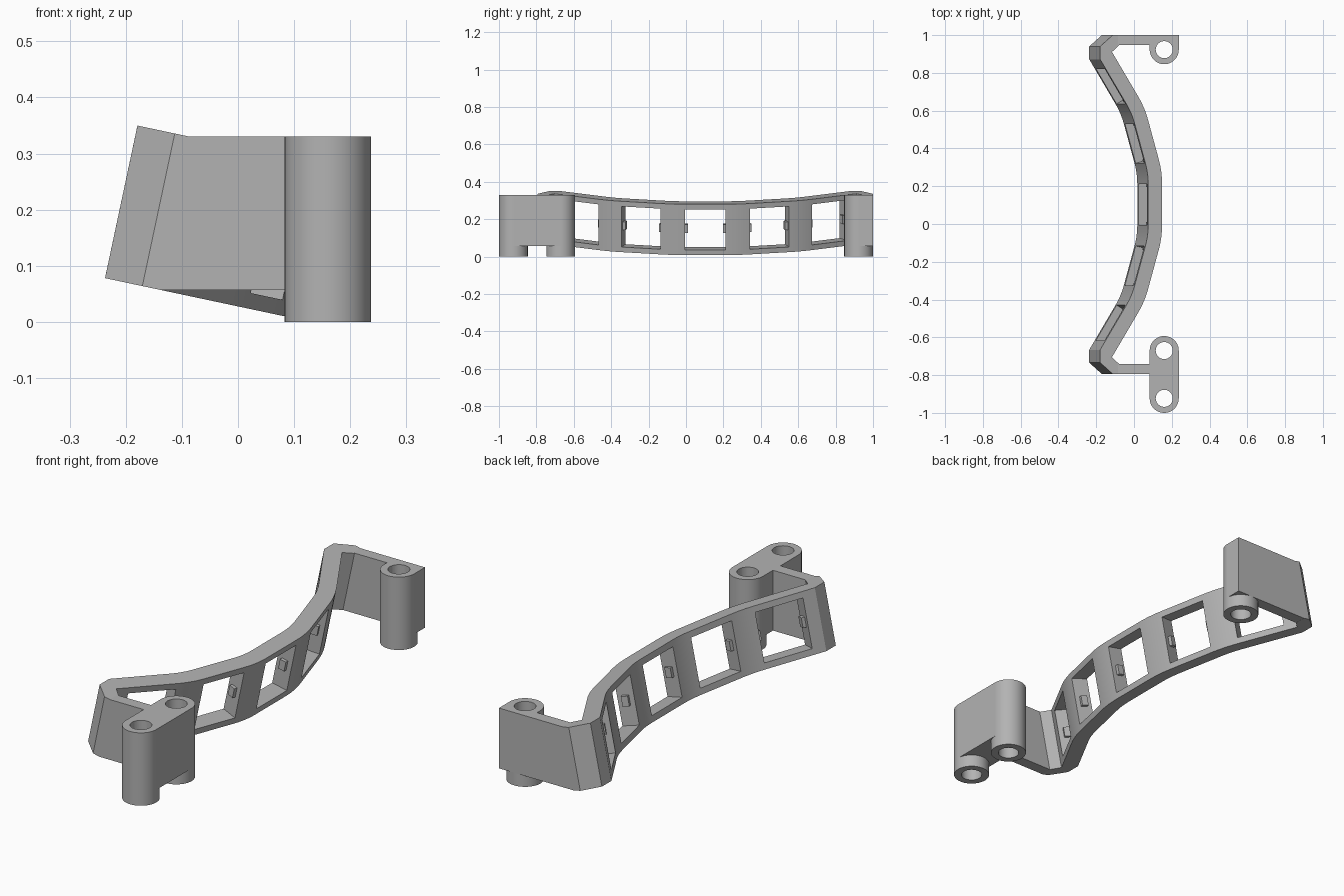
import bpy, bmesh, math
from mathutils import Matrix, Vector

if "Cube" in bpy.data.objects:
    bpy.data.objects.remove(bpy.data.objects["Cube"])

grey = bpy.data.materials.new("plain_grey")
grey.use_nodes = True
grey.diffuse_color = (0.45, 0.45, 0.45, 1)
grey.node_tree.nodes["Principled BSDF"].inputs["Base Color"].default_value = (0.45, 0.45, 0.45, 1)

THICK, HEIGHT, WIN = 0.075, 0.278, 0.217
# the band leans back about the y axis
TILT = Matrix.Translation((-0.237, 0.103, 0.078)) @ Matrix.Rotation(math.radians(12), 4, "Y")


def finish(name, bm, matrix=None):
    if matrix:
        bm.transform(matrix)
    bmesh.ops.recalc_face_normals(bm, faces=bm.faces)
    mesh = bpy.data.meshes.new(name)
    bm.to_mesh(mesh)
    bm.free()
    mesh.materials.append(grey)
    ob = bpy.data.objects.new(name, mesh)
    bpy.context.collection.objects.link(ob)
    return ob


def add_box(bm, centre, size, angle=0):
    m = Matrix.Translation(centre) @ Matrix.Rotation(angle, 4, "Z") @ Matrix.Diagonal((*size, 1))
    bmesh.ops.create_cube(bm, size=1, matrix=m)


def add_cylinder(bm, x, y, radius, z0, z1):
    bmesh.ops.create_cone(bm, cap_ends=True, segments=48, radius1=radius, radius2=radius,
                          depth=z1 - z0, matrix=Matrix.Translation((x, y, (z0 + z1) / 2)))


def add_prism(bm, points, offset):
    face = bm.faces.new([bm.verts.new(p) for p in points])
    new = bmesh.ops.extrude_face_region(bm, geom=[face])["geom"]
    bmesh.ops.translate(bm, vec=offset, verts=[v for v in new if isinstance(v, bmesh.types.BMVert)])


def select(ob):
    bpy.ops.object.select_all(action="DESELECT")
    ob.select_set(True)
    bpy.context.view_layer.objects.active = ob


def cut(ob, cutter):
    mod = ob.modifiers.new("cut", "BOOLEAN")
    mod.operation, mod.solver, mod.object = "DIFFERENCE", "EXACT", cutter
    select(ob)
    bpy.ops.object.modifier_apply(modifier=mod.name)


def smooth(ob):
    select(ob)
    bpy.ops.object.shade_smooth_by_angle(angle=math.radians(20))


# Inner edge of half the band: straight bays joined by bent posts
along = lambda h: Vector((-math.sin(h), math.cos(h)))
outward = lambda h: Vector((-math.cos(h), -math.sin(h)))
bend, steps = math.radians(15.5), 6
pos, head = Vector((0.335, 0)), 0.0
inner, outer = [], []
bays = [(Vector((0.335, 0)), 0.0)]


def mark():
    inner.append(pos.copy())
    outer.append(pos + outward(head) * THICK)


for straight, arc in ((0.11, 0.13), (WIN, 0.135), (0.276, 0)):
    if head:
        bays.append((pos + along(head) * WIN / 2, head))
    pos = pos + along(head) * straight
    mark()
    if arc:
        for i in range(steps):
            pos = pos + along(head + bend / steps / 2) * arc / steps
            head += bend / steps
            mark()

# Chamfered end that turns into the bracket
corner = [Vector(p) for p in ((0, 0.837), (0.068, 0.897), (0.102, 0.897), (0.102, 0.844))]
half = outer + corner + inner[::-1]
mirror = lambda p: Vector((p.x, -p.y))
n = len(outer) + 2
loop = half[n:] + [mirror(p) for p in reversed(half[n:])] \
    + [mirror(p) for p in reversed(half[:n])] + half[:n]
bm = bmesh.new()
add_prism(bm, [(p.x, p.y, 0) for p in loop], (0, 0, HEIGHT))
band = finish("curved_band", bm, TILT)

# Window openings and the small catches on their sides
windows, catches = bmesh.new(), bmesh.new()
for centre, h in bays:
    for side in ((1, -1) if h else (1,)):
        c = centre + outward(h) * THICK / 2
        x, y, a = c.x, c.y * side, h * side
        add_box(windows, (x, y, HEIGHT / 2), (0.14, WIN, HEIGHT - 0.056), a)
        for end in (1, -1):
            q = Vector((x, y)) + along(a) * end * (WIN / 2 - 0.002)
            add_box(catches, (q.x, q.y, HEIGHT / 2), (0.03, 0.026, 0.045), a)
cutter = finish("window_cutter", windows, TILT)
cutter.hide_render = True
cut(band, cutter)
smooth(band)
finish("window_catches", catches, TILT)

# End plates and screw posts
PX, R, TOP, LOW = 0.16, 0.077, 0.33, 0.057
BACK, FRONT = 0.923, (-0.67, -0.923)
bm = bmesh.new()
for y in (BACK, *FRONT):
    add_cylinder(bm, PX, y, 0.045, -0.1, 0.5)
holes = finish("hole_cutter", bm)
holes.hide_render = True

for name, y0, y1, right in (("back_plate", 0.947, 1.0, 0.12), ("front_plate", -0.794, -0.741, 0.1)):
    bm = bmesh.new()
    outline = ((-0.138, LOW), (right - 0.01, LOW), (right - 0.01, TOP), (-0.086, TOP))
    add_prism(bm, [(x, y0, z) for x, z in outline], (0, y1 - y0, 0))
    finish(name, bm)

blocks = (("back_block", BACK, 1.0), ("front_block", FRONT[1], FRONT[0]))
for name, y0, y1 in blocks:
    bm = bmesh.new()
    add_box(bm, (PX, (y0 + y1) / 2, (LOW + TOP) / 2), (2 * R, y1 - y0, TOP - LOW))
    cut(finish(name, bm), holes)

for name, y in (("back_post", BACK), ("front_inner_post", FRONT[0]), ("front_outer_post", FRONT[1])):
    bm = bmesh.new()
    add_cylinder(bm, PX, y, R, 0, TOP)
    post = finish(name, bm)
    cut(post, holes)
    smooth(post)

for helper in (cutter, holes):
    bpy.data.objects.remove(helper)
